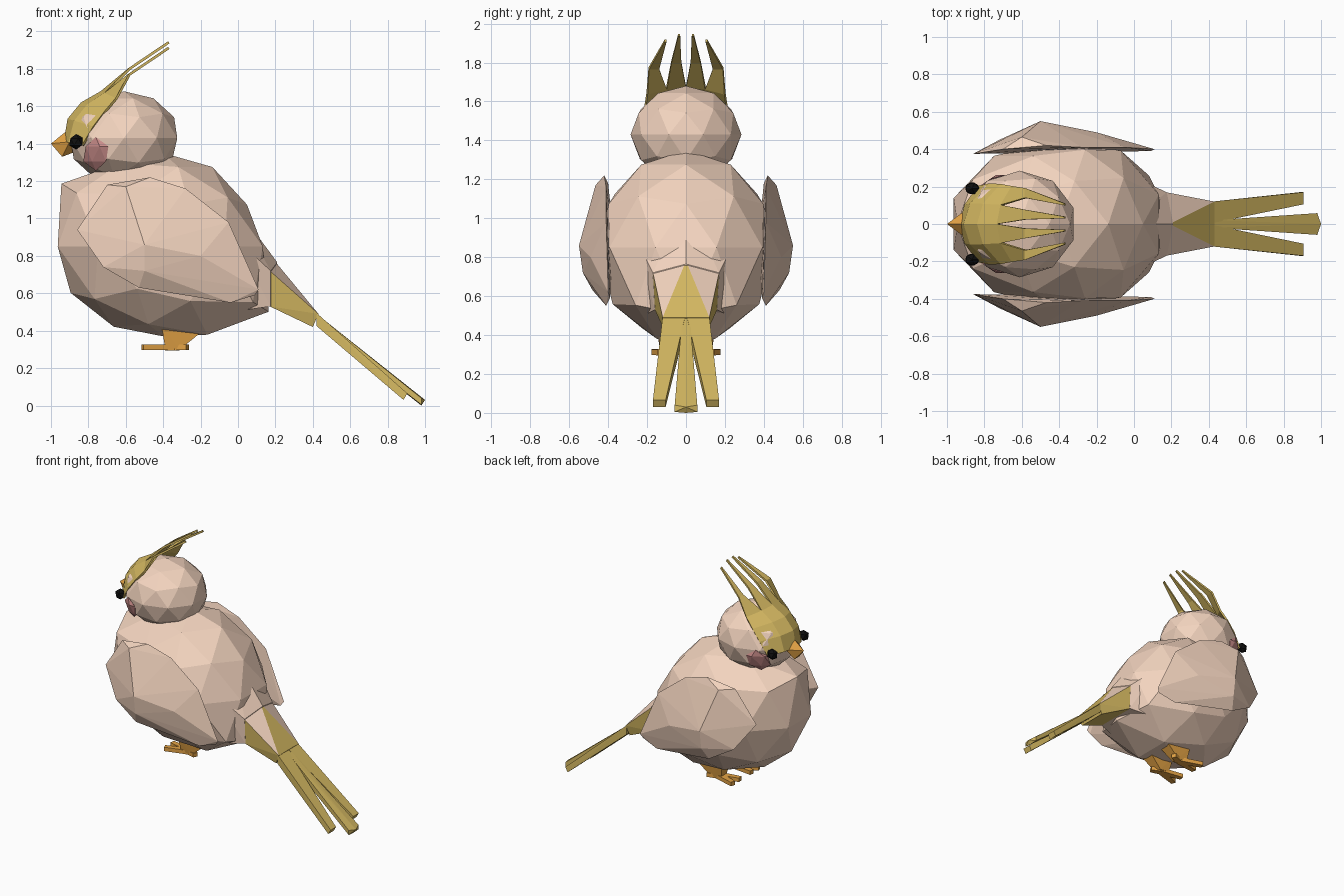
import bpy, bmesh, math
from mathutils import Vector

if "Cube" in bpy.data.objects:
    bpy.data.objects.remove(bpy.data.objects["Cube"])


def material(name, rgb):
    m = bpy.data.materials.new(name)
    m.diffuse_color = (*rgb, 1)
    m.use_nodes = True
    m.node_tree.nodes["Principled BSDF"].inputs["Base Color"].default_value = m.diffuse_color
    return m


PINK = material("pale_pink", (0.90, 0.66, 0.52))
YELLOW = material("yellow", (0.66, 0.48, 0.12))
ORANGE = material("orange", (0.78, 0.37, 0.06))
BLUSH = material("blush", (0.60, 0.27, 0.26))
BLACK = material("black", (0.005, 0.005, 0.005))


def finish(name, bm, *mats):
    bmesh.ops.recalc_face_normals(bm, faces=bm.faces)
    me = bpy.data.meshes.new(name)
    bm.to_mesh(me)
    bm.free()
    ob = bpy.data.objects.new(name, me)
    bpy.context.collection.objects.link(ob)
    for m in mats:
        me.materials.append(m)
    return ob


def hull(name, pts, mat, side=1):
    bm = bmesh.new()
    for x, y, z in pts:
        bm.verts.new((x, y * side, z))
    res = bmesh.ops.convex_hull(bm, input=bm.verts)
    junk = [g for g in res["geom_interior"] if isinstance(g, bmesh.types.BMVert)]
    bmesh.ops.delete(bm, geom=junk, context="VERTS")
    return finish(name, bm, mat)


def ball(name, loc, size, mat, sub=2):
    bm = bmesh.new()
    bmesh.ops.create_icosphere(bm, subdivisions=sub, radius=1)
    for v in bm.verts:
        v.co = [loc[i] + v.co[i] * size[i] for i in range(3)]
    return finish(name, bm, mat)


def bar(name, p, q, w, h, mat):
    # tapered flat bar between two points, w = half widths, h = half height
    p, q = Vector(p), Vector(q)
    s = Vector((-(q - p).y, (q - p).x, 0)).normalized()
    pts = [c + s * a * k + Vector((0, 0, b * h))
           for c, k in ((p, w[0]), (q, w[1])) for a in (-1, 1) for b in (-1, 1)]
    return hull(name, pts, mat)


# body: low-poly sphere pushed out to a side outline (degrees, radius)
OUTLINE = [(-185, .60), (-157, .56), (-130, .51), (-90, .48), (-47, .60), (-30, .67),
           (-15, .62), (0, .56), (27, .50), (68, .50), (83, .50), (110, .50),
           (140, .62), (148, .64), (175, .60), (203, .56)]


def outline(a):
    for (a0, r0), (a1, r1) in zip(OUTLINE, OUTLINE[1:]):
        if a0 <= a <= a1:
            return r0 + (r1 - r0) * (a - a0) / (a1 - a0)


bm = bmesh.new()
bmesh.ops.create_icosphere(bm, subdivisions=2, radius=1)
for v in bm.verts:
    r = outline(math.degrees(math.atan2(v.co.z, v.co.x)))
    width = .45 + .06 * max(0, v.co.x)
    v.co = (-.40 + v.co.x * r, v.co.y * width, .85 + v.co.z * r)
finish("body", bm, PINK)

# rump: blends the body into the tail
hull("rump", [(-.03, 0, 1.09), (.21, 0, .765)] + [(x, s * y, z) for s in (-1, 1) for x, y, z in (
    (-.02, .26, .90), (.175, .17, .72), (.175, .16, .53), (-.04, .22, .50))], PINK)

# head and beak
ball("head", (-.61, 0, 1.43), (.30, .285, .25), PINK)
hull("beak", [(-.90, -.075, 1.41), (-.90, .075, 1.41), (-.92, 0, 1.465), (-1, 0, 1.40),
              (-.94, -.03, 1.33), (-.94, .03, 1.33), (-.86, 0, 1.36)], ORANGE)

# crest: curved mask over the forehead, ending in four spikes
ROWS = [((-.925, 1.41), (-.83, 1.39), .20), ((-.905, 1.53), (-.77, 1.49), .212),
        ((-.835, 1.615), (-.71, 1.57), .21), ((-.73, 1.675), (-.65, 1.64), .20)]
bm = bmesh.new()
grid = []
for (cx, cz), (ex, ez), w in ROWS:
    row = []
    for t in (-1, -.5, 0, .5, 1):
        k = t * t
        row.append(bm.verts.new((cx + (ex - cx) * k, w * t, cz + (ez - cz) * k)))
    grid.append(row)
for a, b in zip(grid, grid[1:]):
    for i in range(4):
        bm.faces.new((a[i], a[i + 1], b[i + 1], b[i]))
for i, (my, ty) in enumerate(((-.165, -.105), (-.05, -.035), (.05, .035), (.165, .105))):
    z = 1.77 if abs(my) > .1 else 1.80
    m0, m1 = (bm.verts.new((-.58, my + d, z)) for d in (-.026, .026))
    t0, t1 = (bm.verts.new((-.37, ty + d, z + .142)) for d in (-.005, .005))
    bm.faces.new((grid[-1][i], grid[-1][i + 1], m1, m0))
    bm.faces.new((m0, m1, t1, t0))
crest = finish("crest", bm, YELLOW)
mod = crest.modifiers.new("thickness", "SOLIDIFY")
mod.thickness = .014
mod.offset = 0

# paired parts: eyes, cheeks, wings, legs and toes
WING = [(-.86, .375, .94), (-.70, .40, 1.18), (-.47, .42, 1.22), (-.28, .41, 1.16),
        (-.05, .41, .98), (.11, .40, .62), (.09, .39, .59), (-.04, .41, .55),
        (-.53, .48, .63), (-.72, .45, .74), (-.50, .55, .86), (-.20, .49, .80),
        (-.60, .465, 1.17), (-.50, .53, .72)]
LEG = [(-.41, .04, .43), (-.41, .15, .43), (-.15, .04, .43), (-.15, .15, .43),
       (-.39, .07, .31), (-.39, .13, .31), (-.31, .07, .30), (-.31, .13, .30)]
for side, tag in ((-1, "left"), (1, "right")):
    ball(f"{tag}_eye", (-.865, side * .19, 1.41), (.042, .036, .042), BLACK, 1)
    cheek = ball(f"{tag}_cheek", (-.76, side * .208, 1.345), (.075, .03, .09), BLUSH, 1)
    for v in cheek.data.vertices:  # lean the cheek along the head surface
        v.co.y += side * ((v.co.x + .76) * .55 + (v.co.z - 1.345) * .4)
    hull(f"{tag}_wing", WING, PINK, side)
    hull(f"{tag}_leg", LEG, ORANGE, side)
    for n, (x, y) in enumerate(((-.51, .16), (-.51, .07), (-.27, .13))):
        bar(f"{tag}_toe_{n + 1}", (-.34, side * .10, .31), (x, side * y, .312),
            (.025, .018), .015, ORANGE)

# tail base: yellow wedge with two pink upper faces
tail = hull("tail_base", [(.19, 0, .78)] + [(x, s * y, z) for s in (-1, 1) for x, y, z in (
    (.17, .17, .72), (.17, .16, .53), (.43, .12, .49), (.40, .11, .42))], YELLOW)
tail.data.materials.append(PINK)
for p in tail.data.polygons:
    if p.normal.z > .2 and abs(p.center.y) > .03:
        p.material_index = 1


# tail feathers
def feather(name, base, tip, x, z, side=1):
    pts = [(.42, y, zz) for y in base for zz in (.495, .425)]
    pts += [(x, y, z + .035) for y in tip]
    pts += [(x - .02, y, z) for y in tip]
    hull(name, pts, YELLOW, side)


for side, tag in ((-1, "left"), (1, "right")):
    feather(f"{tag}_tail_feather", (.005, .12), (.105, .17), .905, .03, side)
hull("middle_tail_feather", [(.42, s * .02, z) for s in (-1, 1) for z in (.49, .44)] +
     [(.98, s * .058, z) for s in (-1, 1) for z in (.04, .005)] +
     [(1, 0, .03), (.98, 0, .0)], YELLOW)
